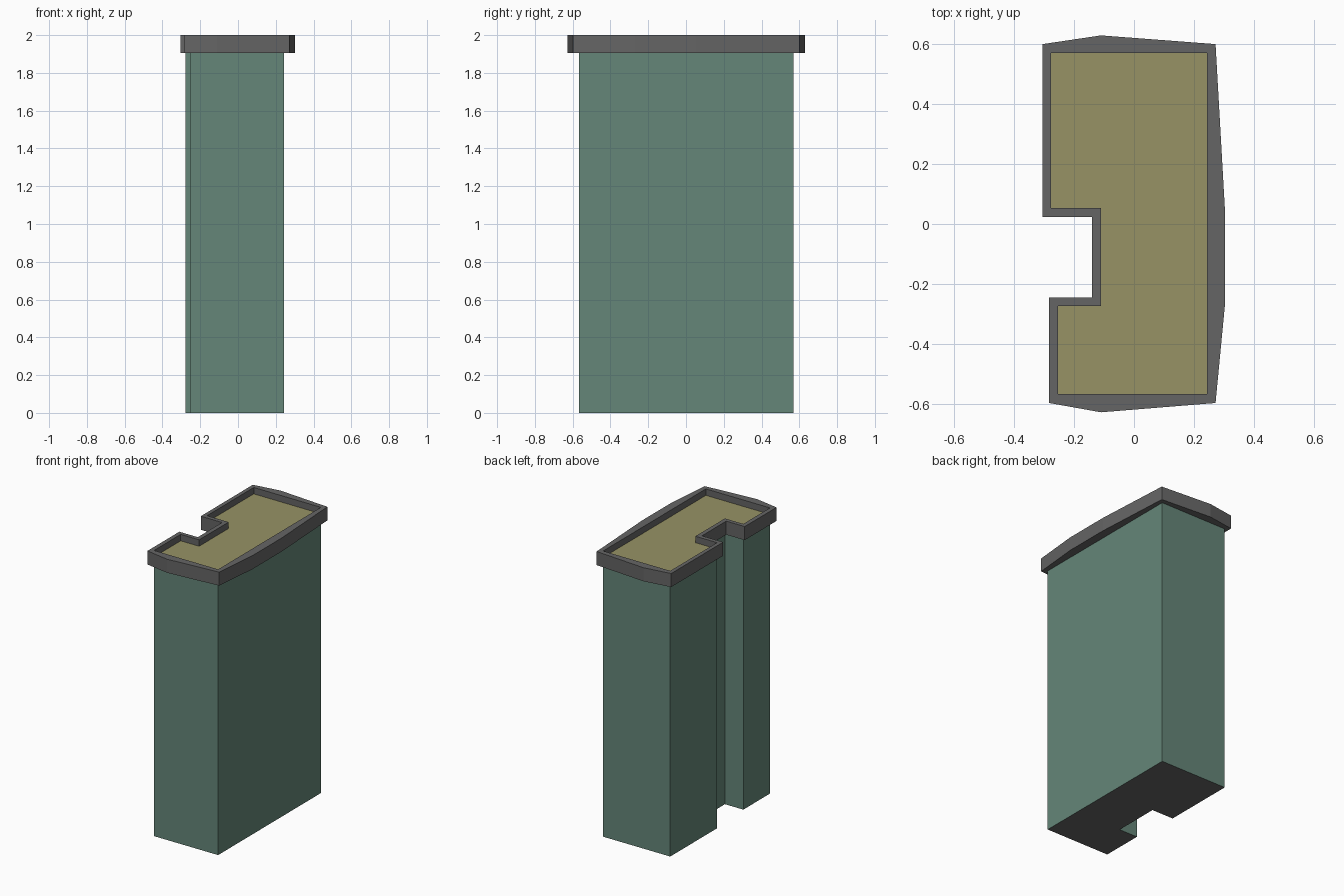
import bpy, bmesh

if "Cube" in bpy.data.objects:
    bpy.data.objects.remove(bpy.data.objects["Cube"])

EAVE, ROOF, TOP = 1.905, 1.955, 2.0

# Wall footprint and the matching outer edge of the parapet, counter-clockwise
inner = [(-0.277, 0.57), (-0.277, 0.053), (-0.11, 0.053), (-0.11, -0.273),
         (-0.253, -0.273), (-0.253, -0.567), (-0.11, -0.567), (0.243, -0.567),
         (0.243, -0.273), (0.243, 0.053), (0.243, 0.57), (-0.11, 0.57)]
outer = [(-0.305, 0.6), (-0.305, 0.024), (-0.14, 0.024), (-0.14, -0.245),
         (-0.283, -0.245), (-0.283, -0.597), (-0.11, -0.628), (0.272, -0.597),
         (0.303, -0.273), (0.303, 0.053), (0.272, 0.6), (-0.11, 0.629)]


def material(name, color):
    mat = bpy.data.materials.new(name)
    mat.diffuse_color = (*color, 1)
    mat.use_nodes = True
    mat.node_tree.nodes["Principled BSDF"].inputs["Base Color"].default_value = mat.diffuse_color
    return mat


def make_object(name, bm, mats):
    mesh = bpy.data.meshes.new(name)
    bm.to_mesh(mesh)
    bm.free()
    for mat in mats:
        mesh.materials.append(mat)
    bpy.context.collection.objects.link(bpy.data.objects.new(name, mesh))


def ring(bm, points, z):
    return [bm.verts.new((x, y, z)) for x, y in points]


def bridge(bm, a, b):
    n = len(a)
    for i in range(n):
        j = (i + 1) % n
        bm.faces.new((a[i], a[j], b[j], b[i]))


green = material("wall_green", (0.13, 0.24, 0.19))
olive = material("roof_olive", (0.31, 0.29, 0.13))
grey = material("trim_grey", (0.13, 0.13, 0.13))
dark = material("base_grey", (0.13, 0.13, 0.13))

# Tower walls with a closed underside
bm = bmesh.new()
low, high = ring(bm, inner, 0), ring(bm, inner, EAVE)
bridge(bm, low, high)
bm.faces.new(low[::-1]).material_index = 1
make_object("tower_walls", bm, [green, dark])

# Flat roof sunk inside the parapet
bm = bmesh.new()
bm.faces.new(ring(bm, inner, ROOF))
make_object("flat_roof", bm, [olive])

# Overhanging parapet: soffit, outer face, coping and inner face
bm = bmesh.new()
loops = [ring(bm, inner, EAVE), ring(bm, outer, EAVE),
         ring(bm, outer, TOP), ring(bm, inner, TOP), ring(bm, inner, ROOF)]
for a, b in zip(loops, loops[1:]):
    bridge(bm, a, b)
make_object("parapet", bm, [grey])
